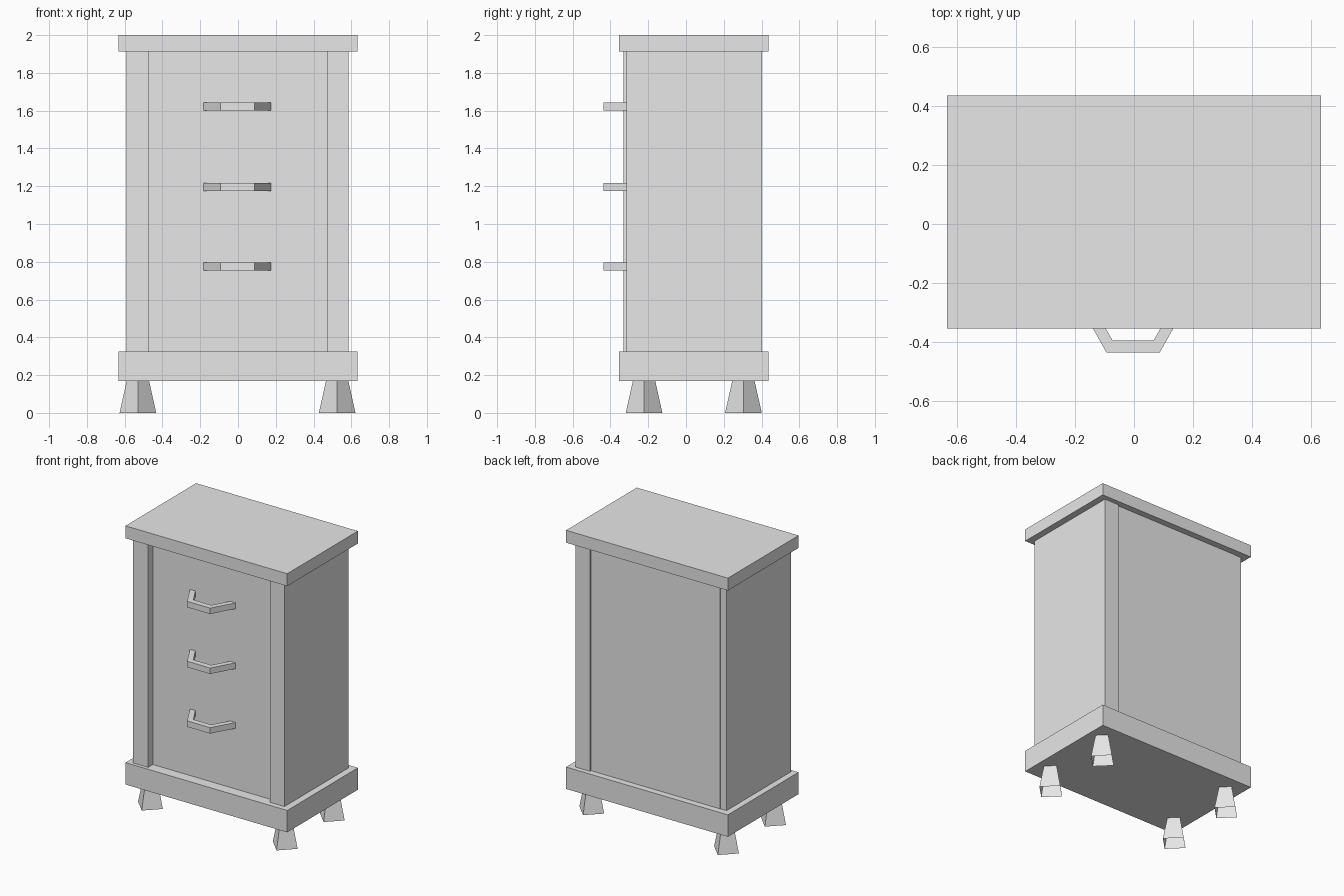
import bpy
import bmesh
from mathutils import Matrix

cube = bpy.data.objects.get("Cube")
if cube:
    bpy.data.objects.remove(cube, do_unlink=True)

# One plain grey for the whole cabinet
GREY = (0.8, 0.8, 0.8, 1.0)
grey = bpy.data.materials.new("plain grey")
grey.use_nodes = True
grey.diffuse_color = GREY
grey.node_tree.nodes["Principled BSDF"].inputs["Base Color"].default_value = GREY


def finish(name, bm):
    bmesh.ops.recalc_face_normals(bm, faces=bm.faces)
    mesh = bpy.data.meshes.new(name)
    bm.to_mesh(mesh)
    bm.free()
    mesh.materials.append(grey)
    obj = bpy.data.objects.new(name, mesh)
    bpy.context.collection.objects.link(obj)
    return obj


def box(name, x, y, z):
    """Box from (low, high) pairs on each axis."""
    bm = bmesh.new()
    centre = [(a + b) / 2 for a, b in (x, y, z)]
    size = [b - a for a, b in (x, y, z)]
    matrix = Matrix.Translation(centre) @ Matrix.Diagonal((*size, 1))
    bmesh.ops.create_cube(bm, size=1, matrix=matrix)
    return finish(name, bm)


def leg(name, x, y, height):
    """Open four-sided tapered foot with its corners on the axes."""
    bm = bmesh.new()
    bmesh.ops.create_cone(bm, cap_ends=False, segments=4, radius1=0.097,
                          radius2=0.059, depth=height,
                          matrix=Matrix.Translation((x, y, height / 2)))
    return finish(name, bm)


def handle(name, z, height):
    """Bent bar: a plan outline mirrored in x and extruded upward."""
    outer = [(-0.18, -0.275), (-0.09, -0.436)]
    inner = [(-0.069, -0.395), (-0.138, -0.275)]
    mirror = lambda pts: [(-x, y) for x, y in reversed(pts)]
    outline = outer + mirror(outer) + mirror(inner) + inner
    bm = bmesh.new()
    face = bm.faces.new([bm.verts.new((x - 0.003, y, z)) for x, y in outline])
    top = bmesh.ops.extrude_face_region(bm, geom=[face])["geom"]
    bmesh.ops.translate(bm, vec=(0, 0, height),
                        verts=[v for v in top if isinstance(v, bmesh.types.BMVert)])
    return finish(name, bm)


# Slabs
WIDTH, DEPTH = (-0.633, 0.633), (-0.354, 0.436)
BODY = (0.325, 1.912)
box("base_slab", WIDTH, DEPTH, (0.17, BODY[0]))
box("top_slab", WIDTH, DEPTH, (BODY[1], 2.0))

# Carcass between two side panels that stand proud at the front
box("carcass", (-0.54, 0.54), (-0.277, 0.39), BODY)
box("right_side_panel", (-0.589, -0.472), (-0.33, 0.388), BODY)
box("left_side_panel", (0.471, 0.585), (-0.316, 0.402), BODY)

# Drawer handles
for label, z in (("lower", 0.754), ("middle", 1.176), ("upper", 1.6)):
    handle(label + "_handle", z, 0.042)

# Feet
for depth_label, y in (("front", -0.222), ("back", 0.304)):
    for side_label, x in (("right", -0.53), ("left", 0.525)):
        leg(f"{depth_label}_{side_label}_leg", x, y, 0.17)
